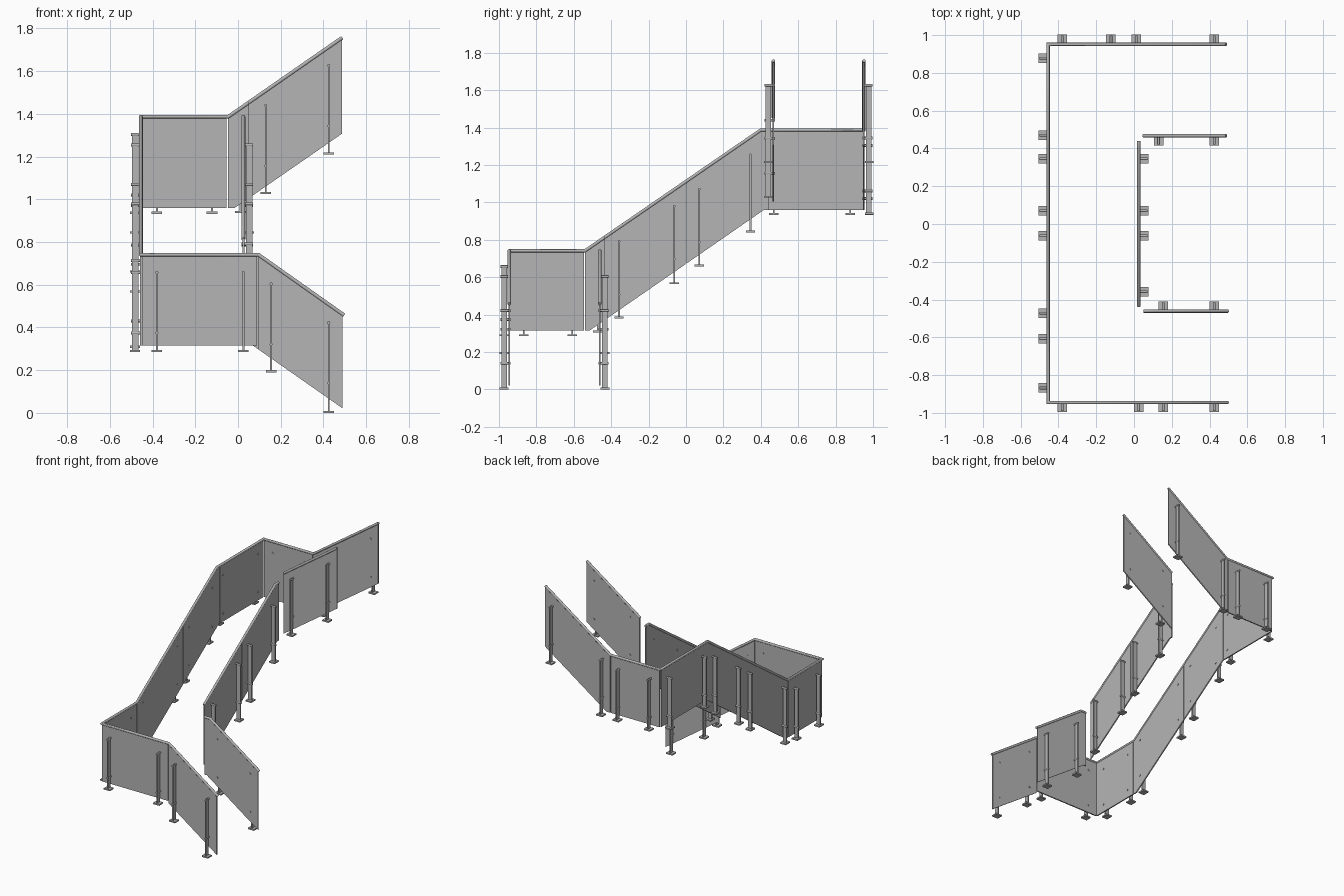
import bpy, bmesh, math
from mathutils import Vector, Matrix

if "Cube" in bpy.data.objects:
    bpy.data.objects.remove(bpy.data.objects["Cube"])

grey = bpy.data.materials.new("light_grey")
grey.diffuse_color = (0.46, 0.46, 0.46, 1)
grey.use_nodes = True
grey.node_tree.nodes["Principled BSDF"].inputs["Base Color"].default_value = grey.diffuse_color


def finish(bm, name, smooth=False):
    bmesh.ops.recalc_face_normals(bm, faces=bm.faces[:])
    me = bpy.data.meshes.new(name)
    bm.to_mesh(me)
    bm.free()
    me.materials.append(grey)
    ob = bpy.data.objects.new(name, me)
    bpy.context.collection.objects.link(ob)
    if smooth:
        bpy.context.view_layer.objects.active = ob
        ob.select_set(True)
        bpy.ops.object.shade_smooth_by_angle(angle=math.radians(40))
        ob.select_set(False)
    return ob


def panel(name, axis, pos, outline, t=0.009):
    """Flat sheet: outline is (along, z); axis is the run direction."""
    bm = bmesh.new()
    def pt(a, z, o):
        return (a, pos + o, z) if axis == 'x' else (pos + o, a, z)
    f = bm.faces.new([bm.verts.new(pt(a, z, -t / 2)) for a, z in outline])
    ext = bmesh.ops.extrude_face_region(bm, geom=[f])
    vs = [g for g in ext['geom'] if isinstance(g, bmesh.types.BMVert)]
    bmesh.ops.translate(bm, verts=vs, vec=(0, t, 0) if axis == 'x' else (t, 0, 0))
    finish(bm, name)


def rail(name, path, r=0.009, n=14):
    """Round tube with mitred corners."""
    p = [Vector(v) for v in path]
    bm = bmesh.new()
    d = (p[1] - p[0]).normalized()
    u = d.cross(Vector((0, 0, 1))).normalized()
    w = u.cross(d)
    ring = [p[0] + r * (math.cos(a) * u + math.sin(a) * w)
            for a in (2 * math.pi * i / n for i in range(n))]
    rings = [[bm.verts.new(c) for c in ring]]
    for i in range(1, len(p)):
        d = (p[i] - p[i - 1]).normalized()
        nrm = d if i == len(p) - 1 else (d + (p[i + 1] - p[i]).normalized())
        ring = [c + d * ((p[i] - c).dot(nrm) / d.dot(nrm)) for c in ring]
        rings.append([bm.verts.new(c) for c in ring])
    for a, b in zip(rings, rings[1:]):
        for i in range(n):
            bm.faces.new((a[i], a[(i + 1) % n], b[(i + 1) % n], b[i]))
    bm.faces.new(rings[0])
    bm.faces.new(rings[-1])
    finish(bm, name, True)


def post(name, x, y, out, base, top):
    """Flat bar with base plate and two glass fixings; out = outward direction."""
    out = Vector(out)
    side = Vector((abs(out.y), abs(out.x), 0))
    o = Vector((x, y, 0))
    bm = bmesh.new()
    def box(d0, d1, width, z0, z1):
        c = o + out * (d0 + d1) / 2 + Vector((0, 0, (z0 + z1) / 2))
        s = Vector((abs(out.x), abs(out.y), 0)) * (d1 - d0) + side * width
        s.z = z1 - z0
        bmesh.ops.create_cube(bm, size=1, matrix=Matrix.Translation(c) @ Matrix.Diagonal((*s, 1)))
    box(0.005, 0.051, 0.05, base, base + 0.01)
    box(0.012, 0.042, 0.009, base + 0.01, top)
    rot = out.to_track_quat('Z', 'Y').to_matrix().to_4x4()
    for z in (top - 0.006, top - 0.289):
        for d0, d1, r in ((-0.008, 0.046, 0.007),):
            c = o + out * (d0 + d1) / 2 + Vector((0, 0, z))
            bmesh.ops.create_cone(bm, cap_ends=True, segments=12, radius1=r, radius2=r,
                                  depth=d1 - d0, matrix=Matrix.Translation(c) @ rot)
    finish(bm, name, True)


S = 0.692                      # stair slope
YF, YB, XL, XC = -0.945, 0.951, -0.455, 0.025
IF, IB = -0.461, 0.467
# bottom edges of the sloped runs
low = lambda a: 0.315 - 0.70 * (a - 0.07)
mid = lambda a: 0.315 + S * (a + 0.515)
upp = lambda a: 0.96 + S * (a + 0.015)
midtop = lambda a: 0.741 + 0.687 * (a + 0.54)

# outer panels: lower flight, lower landing
panel("outer_lower_stair_panel", 'x', YF, [(0.096, low(0.096)), (0.49, low(0.49)), (0.49, 0.461), (0.096, 0.741)])
panel("lower_landing_front_panel", 'x', YF, [(-0.45, 0.315), (0.09, 0.315), (0.09, 0.741), (-0.45, 0.741)])
panel("lower_landing_side_panel", 'y', XL, [(-0.94, 0.315), (-0.546, 0.315), (-0.546, 0.741), (-0.94, 0.741)])
# middle flight, outer side
panel("outer_middle_panel_lower", 'y', XL, [(-0.54, 0.315), (-0.515, 0.315), (-0.002, mid(-0.002)),
                                            (-0.002, midtop(-0.002)), (-0.54, 0.741)])
panel("outer_middle_panel_upper", 'y', XL, [(0.002, mid(0.002)), (0.417, 0.96), (0.425, 0.96), (0.425, 1.387),
                                            (0.4, 1.387), (0.002, midtop(0.002))])
# upper landing and upper flight
panel("upper_landing_side_panel", 'y', XL, [(0.43, 0.96), (0.945, 0.96), (0.945, 1.387), (0.43, 1.387)])
panel("upper_landing_back_panel", 'x', YB, [(-0.45, 0.96), (-0.053, 0.96), (-0.053, 1.387), (-0.45, 1.387)])
panel("outer_upper_stair_panel", 'x', YB, [(-0.046, 0.96), (-0.015, 0.96), (0.488, upp(0.488)), (0.488, 1.757), (-0.046, 1.387)])
# inner panels
panel("inner_lower_stair_panel", 'x', IF, [(0.05, 0.315), (0.07, 0.315), (0.49, low(0.49)), (0.49, 0.461), (0.095, 0.741), (0.05, 0.741)])
panel("inner_middle_panel_lower", 'y', XC, [(-0.435, mid(-0.435)), (-0.002, mid(-0.002)), (-0.002, midtop(-0.002)), (-0.435, midtop(-0.435))])
panel("inner_middle_panel_upper", 'y', XC, [(0.002, mid(0.002)), (0.417, 0.96), (0.44, 0.96), (0.44, 1.387),
                                            (0.4, 1.387), (0.002, midtop(0.002))])
panel("inner_upper_stair_panel", 'x', IB, [(0.05, upp(0.05)), (0.488, upp(0.488)), (0.488, 1.757), (0.05, 1.453)])

# handrails
rail("outer_handrail", [(0.497, YF, 0.457), (0.095, YF, 0.741), (XL, YF, 0.741), (XL, -0.54, 0.741),
                        (XL, 0.4, 1.387), (XL, YB, 1.387), (-0.045, YB, 1.387), (0.488, YB, 1.757)])
rail("inner_lower_handrail", [(0.05, IF, 0.741), (0.095, IF, 0.741), (0.497, IF, 0.457)])
rail("inner_middle_handrail", [(XC, -0.435, midtop(-0.435)), (XC, 0.4, 1.387), (XC, 0.44, 1.387)])
rail("inner_upper_handrail", [(0.05, IB, 1.453), (0.488, IB, 1.757)])

# posts: (position along run, base, top)
L_FLAT, U_FLAT = (0.285, 0.663), (0.932, 1.31)
LOW = [(0.155, 0.19, 0.61), (0.425, 0.0, 0.428)]
MID = [(0.345, 0.84, 1.26), (0.07, 0.657, 1.076), (-0.063, 0.563, 0.985)]
runs = [
    ("front", 'x', YF, (0, -1, 0), [(-0.38, *L_FLAT), (0.025, *L_FLAT)] + LOW),
    ("side", 'y', XL, (-1, 0, 0), [(-0.868, *L_FLAT), (-0.608, *L_FLAT), (0.47, *U_FLAT), (0.878, *U_FLAT),
                                   (-0.472, 0.305, 0.72)] + MID),
    ("back", 'x', YB, (0, 1, 0), [(-0.38, *U_FLAT), (-0.122, *U_FLAT), (0.012, 0.935, 1.35), (0.425, 1.21, 1.632)]),
    ("inner_lower", 'x', IF, (0, 1, 0), LOW),
    ("inner_middle", 'y', XC, (1, 0, 0), MID + [(-0.358, 0.38, 0.797)]),
    ("inner_upper", 'x', IB, (0, -1, 0), [(0.13, 1.025, 1.445), (0.425, 1.21, 1.632)]),
]
for label, axis, pos, out, items in runs:
    for i, (a, base, top) in enumerate(items):
        x, y = (a, pos) if axis == 'x' else (pos, a)
        post(f"{label}_post_{i + 1}", x, y, out, base, top)
